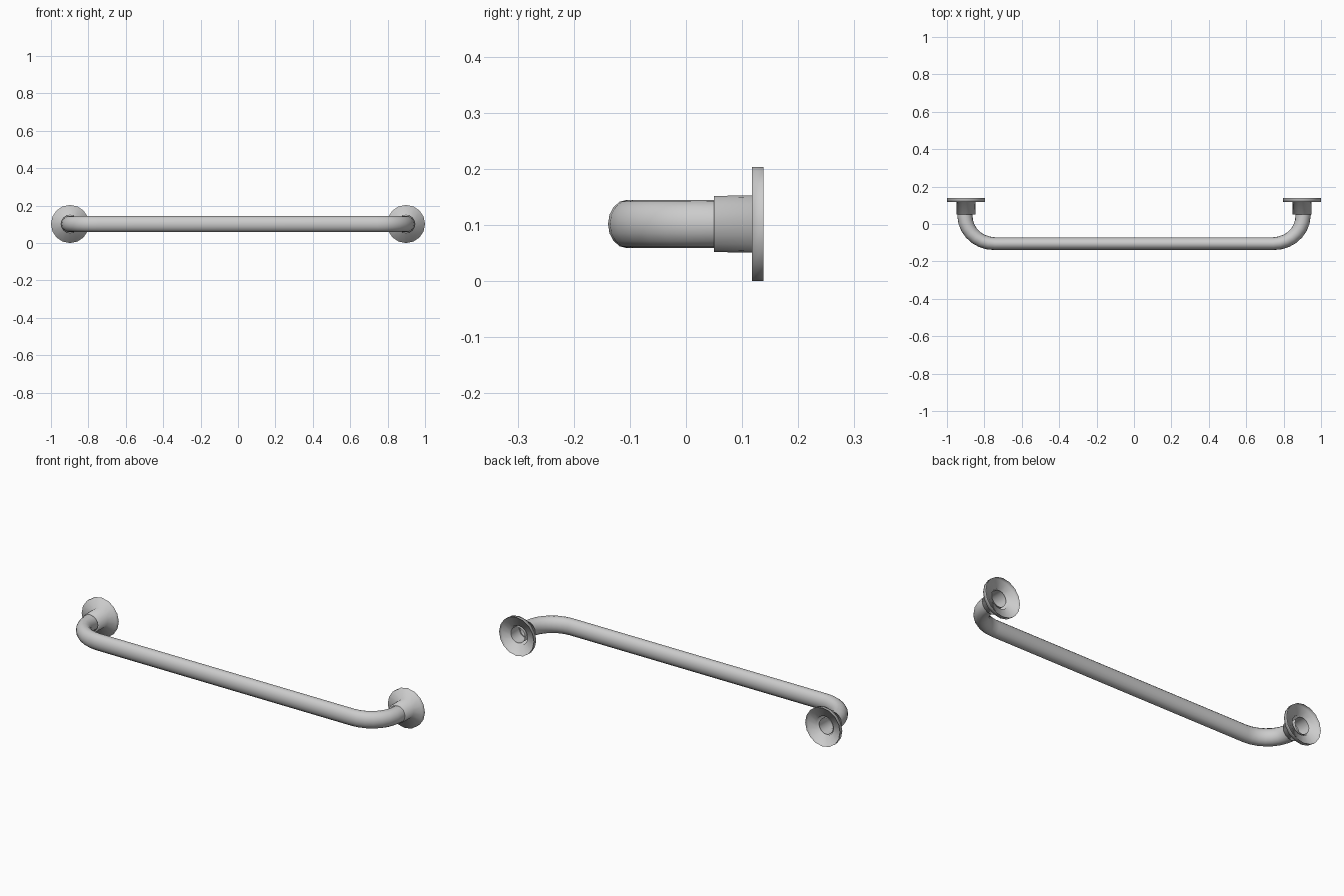
import bpy
import bmesh
from math import cos, sin, pi
from mathutils import Vector

cube = bpy.data.objects.get("Cube")
if cube:
    bpy.data.objects.remove(cube)

Z = 0.102        # height of the rail axis
POST_X = 0.904   # axis of each wall mount
BEND_X, BEND_Y = 0.745, 0.045

metal = bpy.data.materials.new("brushed_steel")
metal.use_nodes = True
steel = (0.6, 0.6, 0.6, 1)
metal.diffuse_color = steel
metal.node_tree.nodes["Principled BSDF"].inputs["Base Color"].default_value = steel


def skin(name, rings):
    """Join consecutive rings of points into an open smooth tube."""
    bm = bmesh.new()
    loops = [[bm.verts.new(p) for p in ring] for ring in rings]
    n = len(loops[0])
    for a, b in zip(loops, loops[1:]):
        for i in range(n):
            j = (i + 1) % n
            bm.faces.new((a[i], a[j], b[j], b[i]))
    bmesh.ops.recalc_face_normals(bm, faces=bm.faces)
    for f in bm.faces:
        f.smooth = True
    mesh = bpy.data.meshes.new(name)
    bm.to_mesh(mesh)
    bm.free()
    mesh.materials.append(metal)
    obj = bpy.data.objects.new(name, mesh)
    bpy.context.collection.objects.link(obj)
    return obj


def rail_ring(center, out, half_width):
    """Oval section: half_width across the path, taller in z."""
    return [center + out * half_width * cos(a) + Vector((0, 0, 0.043 * sin(a)))
            for a in (2 * pi * i / 16 for i in range(16))]


# Rail: post, quarter bend, straight bar, then the same mirrored
half = [(Vector((POST_X, 0.118, Z)), Vector((1, 0, 0)), 0.041)]
STEPS = 7
for i in range(STEPS + 1):
    t = pi / 2 * i / STEPS
    out = Vector((cos(t), -sin(t), 0))
    center = Vector((BEND_X + (POST_X - BEND_X) * cos(t),
                     BEND_Y - 0.15 * sin(t), Z))
    half.append((center, out, 0.041 - 0.007 * i / STEPS))
flip = Vector((-1, 1, 1))
path = half + [(c * flip, o * flip, w) for c, o, w in reversed(half)]
skin("grab_rail", [rail_ring(*p) for p in path])

# Wall mounts: collar and hollow-backed flange in one turned profile
profile = [(0.041, 0.05), (0.05, 0.05), (0.051, 0.118),
           (0.102, 0.118), (0.102, 0.138)]
for name, x in (("left_mount", POST_X - 0.006), ("right_mount", 0.006 - POST_X)):
    skin(name, [[Vector((x + r * cos(a), y, Z + r * sin(a)))
                 for a in (2 * pi * i / 16 for i in range(16))]
                for r, y in profile])
